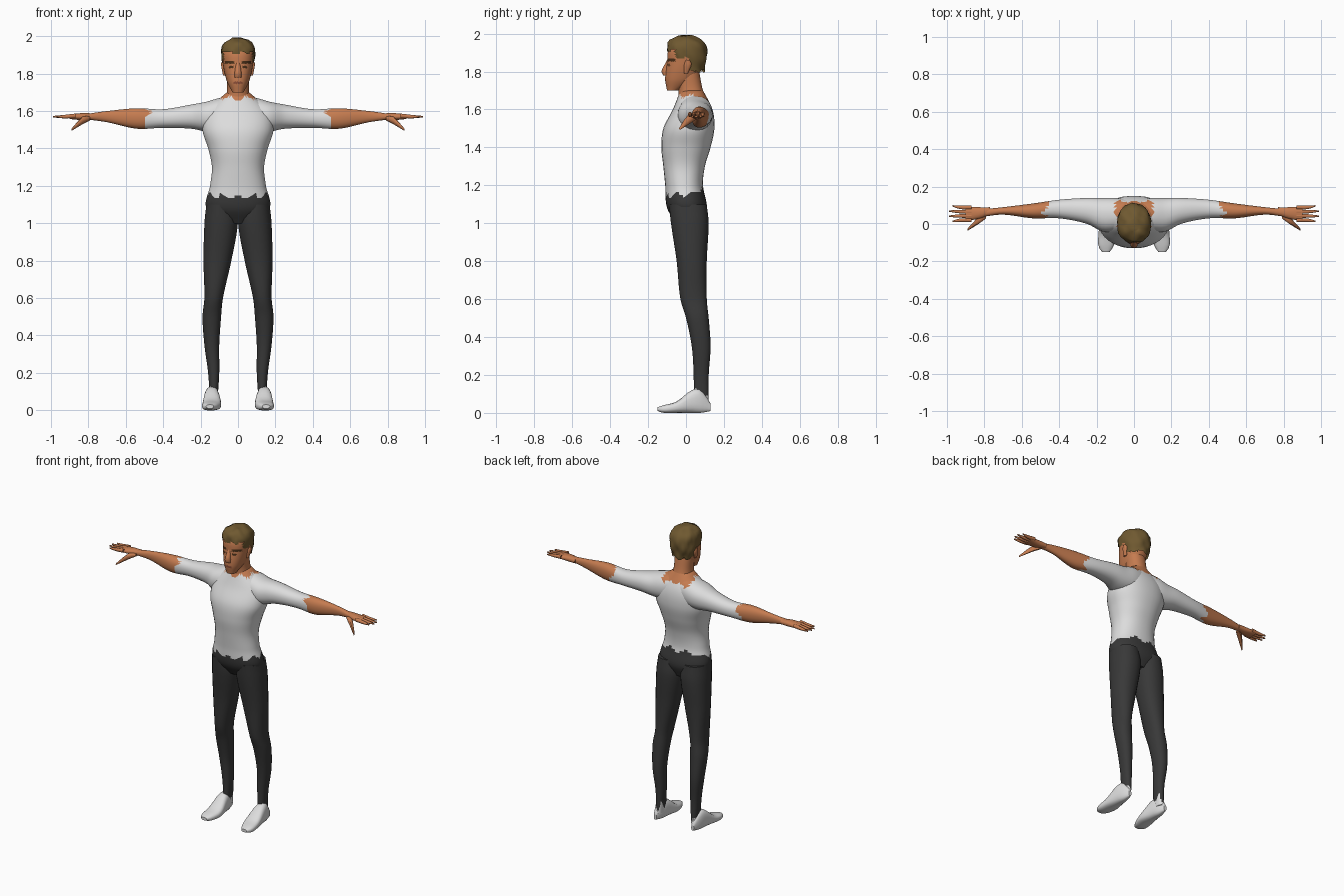
import bpy, bmesh, math
from math import sin, cos, copysign, radians
from mathutils import Vector

default_cube = bpy.data.objects.get("Cube")
if default_cube:
    bpy.data.objects.remove(default_cube, do_unlink=True)

# Flat colours
COLOURS = {
    "skin": (.56, .2, .08),
    "white cloth": (.72, .72, .72),
    "dark trousers": (.04, .04, .04),
    "hair": (.16, .1, .03),
    "brow brown": (.07, .03, .01),
    "lip brown": (.28, .08, .04),
}
SKIN, WHITE, DARK, HAIR, BROW, LIP = range(len(COLOURS))
MATERIALS = []
for material_name, rgb in COLOURS.items():
    material = bpy.data.materials.new(material_name)
    material.use_nodes = True
    material.diffuse_color = (*rgb, 1)
    shader = material.node_tree.nodes["Principled BSDF"]
    shader.inputs["Base Color"].default_value = (*rgb, 1)
    shader.inputs["Roughness"].default_value = .8
    MATERIALS.append(material)


def blend(sections, t):
    """Smooth curve through the sections, evaluated at position t."""
    last = len(sections) - 1
    i = max(k for k in range(last) if k == 0 or sections[k][0] <= t)
    start, end = Vector(sections[i]), Vector(sections[i + 1])
    before = Vector(sections[max(i - 1, 0)])
    after = Vector(sections[min(i + 2, last)])
    length = end[0] - start[0]
    u = (t - start[0]) / length
    leave = (end - before) * length / (end[0] - before[0])
    arrive = (after - start) * length / (after[0] - start[0])
    ease = u * u * (3 - 2 * u)
    return (start.lerp(end, ease) + leave * u * (1 - u) ** 2
            - arrive * u * u * (1 - u))


def loft(name, axis, sections, colour, side=1, sides=24, step=.02, power=.9, keep=None):
    """Skin rounded sections (position, centre a, centre b, radius a, radius b)."""
    first, final = sections[0][0], sections[-1][0]
    count = max(2, round((final - first) / step))
    bm = bmesh.new()
    rows = []
    for j in range(count + 1):
        t = first + (final - first) * j / count
        _, centre_a, centre_b, radius_a, radius_b = blend(sections, t)
        row = []
        for s in range(sides):
            angle = math.tau * (s + .5) / sides
            c, d = cos(angle), sin(angle)
            a = centre_a + radius_a * copysign(abs(c) ** power, c)
            b = centre_b + radius_b * copysign(abs(d) ** power, d)
            x, y, z = {"x": (t, a, b), "y": (a, t, b), "z": (a, b, t)}[axis]
            row.append(bm.verts.new((x * side, y, z)))
        rows.append(row)
    for low, high in zip(rows, rows[1:]):
        for s in range(sides):
            bm.faces.new((low[s - 1], low[s], high[s], high[s - 1]))
    bm.faces.new(rows[0])
    bm.faces.new(rows[-1])
    bmesh.ops.recalc_face_normals(bm, faces=bm.faces)
    bmesh.ops.triangulate(bm, faces=bm.faces)
    if keep:
        unwanted = [f for f in bm.faces if not keep(f.calc_center_median())]
        bmesh.ops.delete(bm, geom=unwanted, context="FACES")
    for face in bm.faces:
        face.material_index = colour(face.calc_center_median()) if callable(colour) else colour
    mesh = bpy.data.meshes.new(name)
    bm.to_mesh(mesh)
    bm.free()
    for material in MATERIALS:
        mesh.materials.append(material)
    part = bpy.data.objects.new(name, mesh)
    bpy.context.collection.objects.link(part)
    bpy.ops.object.select_all(action="DESELECT")
    part.select_set(True)
    bpy.context.view_layer.objects.active = part
    bpy.ops.object.shade_smooth_by_angle(angle=radians(50))
    return part


def upright(name, profile, colour, **options):
    """Loft a mirror-symmetric part from (height, half width, front, back)."""
    sections = [(z, 0, (front + back) / 2, width, (back - front) / 2)
                for z, width, front, back in profile]
    return loft(name, "z", sections, colour, **options)


def clothing(p):
    """Skin, shirt, trousers and socks with ragged borders."""
    x, y, z = abs(p.x), p.y, p.z
    ragged = sin(70 * x + 45 * y)
    if x > .48 + .02 * sin(90 * y + 60 * z):
        return SKIN
    neckline = 1.67 if y < .04 else 1.64
    if x < .1 and z > neckline + .01 * ragged:
        return SKIN
    if z > 1.16 + y / 5 + .015 * ragged:
        return WHITE
    return DARK if z > .1 + .03 * sin(110 * x + 80 * y) else WHITE


def face_colour(p):
    """Painted brows, eyes and mouth on the front of the head."""
    across = abs(p.x)
    if p.y > -.03:
        return SKIN
    if .02 < across < .07 and abs(p.z - 1.86) < .007:
        return BROW
    if .025 < across < .05 and abs(p.z - 1.835) < .006:
        return BROW
    return LIP if across < .025 and abs(p.z - 1.75) < .006 else SKIN


def inside_hairline(p):
    lowest = 1.91 if p.y < -.055 else 1.87 if p.y < .015 else 1.8
    return p.z > lowest + .006 * sin(90 * p.x + 70 * p.y)


# Torso, hips and neck
upright("torso", [
    (1, .08, -.05, .08), (1.08, .17, -.1, .11), (1.2, .15, -.11, .09),
    (1.3, .14, -.12, .1), (1.4, .16, -.13, .13), (1.5, .19, -.12, .15),
    (1.6, .17, -.07, .14), (1.7, .06, -.03, .09),
], clothing, sides=36, step=.015)
upright("neck", [
    (1.63, .08, -.04, .12), (1.7, .06, -.04, .09), (1.8, .06, -.05, .07),
], clothing, step=.012)

# Head and nose
upright("head", [
    (1.7, .03, -.1, -.04), (1.76, .06, -.11, .05), (1.85, .08, -.1, .09),
    (1.92, .08, -.09, .09), (1.97, .04, -.04, .04),
], face_colour, sides=56, step=.006)
upright("nose", [
    (1.78, .02, -.12, -.08), (1.8, .02, -.13, -.08), (1.86, .01, -.1, -.08),
], SKIN, sides=10)

# Hair cap with swept tufts
hair = upright("hair", [
    (1.77, .07, -.09, .09), (1.9, .09, -.1, .11),
    (1.96, .08, -.09, .09), (1.99, .03, -.04, .03),
], HAIR, sides=32, step=.012, keep=inside_hairline)
for vertex in hair.data.vertices:
    x, y, z = vertex.co
    vertex.co += vertex.normal * .005 * sin(75 * x + 20 * y) * sin(60 * y + 50 * z)

for label, side in (("left", 1), ("right", -1)):
    loft(label + "_ear", "z", [
        (1.79, .07, 0, .01, .01), (1.84, .08, .01, .01, .02), (1.86, .08, .01, .01, .01),
    ], SKIN, side, sides=12)

    # Arm from the collar to the wrist
    loft(label + "_arm", "x", [
        (.03, .05, 1.59, .08, .09), (.1, .05, 1.58, .09, .09), (.17, .05, 1.57, .09, .08),
        (.25, .07, 1.57, .07, .065), (.4, .08, 1.56, .05, .05), (.54, .07, 1.56, .04, .055),
        (.7, .07, 1.57, .02, .03), (.8, .06, 1.57, .02, .016),
    ], clothing, side)

    # Hand
    loft(label + "_palm", "x", [
        (.77, .07, 1.57, .02, .016), (.82, .06, 1.57, .03, .02), (.9, .055, 1.57, .04, .013),
    ], SKIN, side, sides=16)
    for i, finger in enumerate(("index", "middle", "ring", "little")):
        y = .02 + .023 * i
        tip = .99 if finger in ("middle", "ring") else .97
        loft(f"{label}_{finger}_finger", "x", [
            (.87, y, 1.575, .011, .012), (.93, y, 1.57, .01, .01),
            (tip, y * 1.2 - .01, 1.57, .004, .004),
        ], SKIN, side, sides=8)
    loft(label + "_thumb", "x", [
        (.79, .05, 1.56, .02, .01), (.83, .02, 1.55, .02, .02), (.89, -.03, 1.5, .006, .006),
    ], SKIN, side, sides=10)

    # Leg from the ankle to the hip
    loft(label + "_leg", "z", [
        (.05, .13, .08, .02, .04), (.2, .13, .08, .03, .04), (.35, .14, .08, .04, .05),
        (.5, .14, .06, .05, .06), (.6, .13, .04, .05, .07), (.8, .11, .03, .075, .08),
        (1, .09, .02, .09, .1), (1.1, .09, .01, .08, .1),
    ], clothing, side)

    # Foot from the toes to the heel
    loft(label + "_foot", "y", [
        (-.15, .15, .02, .02, .01), (-.12, .15, .02, .04, .02), (-.05, .14, .03, .05, .03),
        (.03, .14, .06, .04, .06), (.08, .14, .06, .03, .06), (.13, .14, .03, .01, .02),
    ], WHITE, side, sides=20, power=.75)
